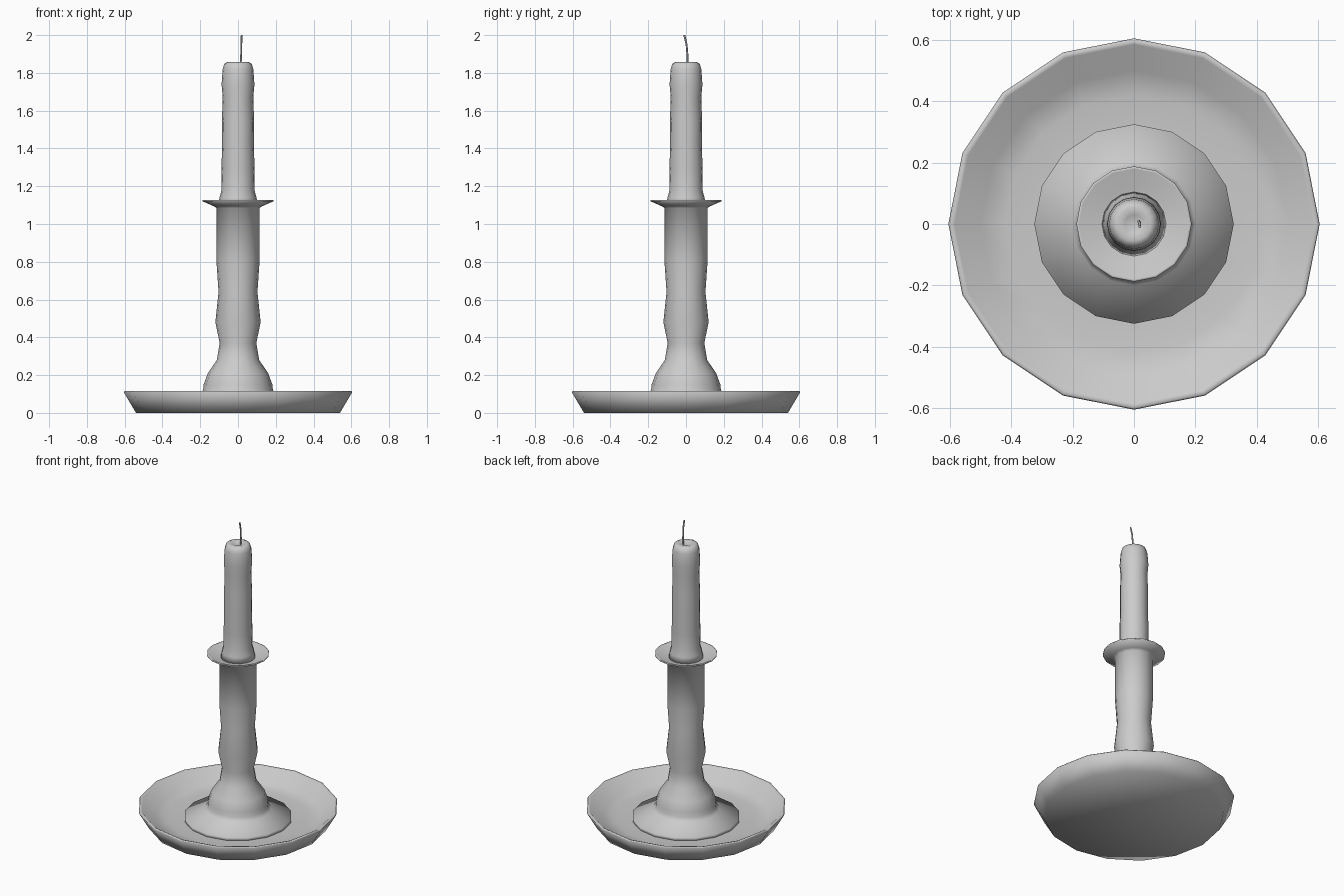
import bpy, bmesh
from math import sin, cos, pi

if "Cube" in bpy.data.objects:
    bpy.data.objects.remove(bpy.data.objects["Cube"])


def lathe(name, profile, sides=16):
    """Spin an (r, z) profile round the z axis; r = 0 makes a pole."""
    bm = bmesh.new()
    rings = []
    for r, z in profile:
        if r == 0:
            rings.append([bm.verts.new((0, 0, z))] * sides)
        else:
            rings.append([bm.verts.new((r * cos(2 * pi * i / sides),
                                        r * sin(2 * pi * i / sides), z))
                          for i in range(sides)])
    for a, b in zip(rings, rings[1:]):
        for i in range(sides):
            j = (i + 1) % sides
            corners = list(dict.fromkeys((a[i], a[j], b[j], b[i])))
            bm.faces.new(corners)
    for f in bm.faces:
        f.smooth = True
    bmesh.ops.recalc_face_normals(bm, faces=bm.faces)
    mesh = bpy.data.meshes.new(name)
    bm.to_mesh(mesh)
    bm.free()
    obj = bpy.data.objects.new(name, mesh)
    bpy.context.collection.objects.link(obj)
    return obj


# Wide saucer with a sloping rim
lathe("saucer", [(0, 0), (0.54, 0), (0.605, 0.11), (0.60, 0.116), (0.585, 0.112),
                 (0.50, 0.045), (0.42, 0.032), (0.30, 0.03), (0, 0.03)])

# Turned stem: spreading foot, waisted column and drip plate
lathe("candlestick", [(0, 0.02), (0.325, 0.025), (0.325, 0.05), (0.20, 0.095),
                      (0.185, 0.12), (0.182, 0.15), (0.16, 0.21), (0.112, 0.28),
                      (0.097, 0.37), (0.12, 0.48), (0.103, 0.64), (0.114, 0.80),
                      (0.114, 1.085), (0.13, 1.095), (0.188, 1.12), (0.188, 1.128),
                      (0.18, 1.127), (0.12, 1.103), (0, 1.10)])

# Slightly uneven candle with melted foot and hollow top
lathe("candle", [(0, 1.09), (0.105, 1.10), (0.098, 1.14), (0.087, 1.18),
                 (0.088, 1.28), (0.084, 1.42), (0.085, 1.55), (0.081, 1.67),
                 (0.087, 1.74), (0.081, 1.82), (0.072, 1.85), (0.055, 1.858),
                 (0.03, 1.852), (0, 1.838)])

# Thin curved wick
curve = bpy.data.curves.new("wick", 'CURVE')
curve.dimensions = '3D'
curve.bevel_depth = 0.005
curve.bevel_resolution = 1
curve.use_fill_caps = True
path = [(0.015, 0.008, 1.835), (0.016, 0.008, 1.89), (0.018, 0.003, 1.95), (0.019, -0.009, 2.0)]
spline = curve.splines.new('POLY')
spline.points.add(len(path) - 1)
for p, co in zip(spline.points, path):
    p.co = (*co, 1)
bpy.context.collection.objects.link(bpy.data.objects.new("wick", curve))
